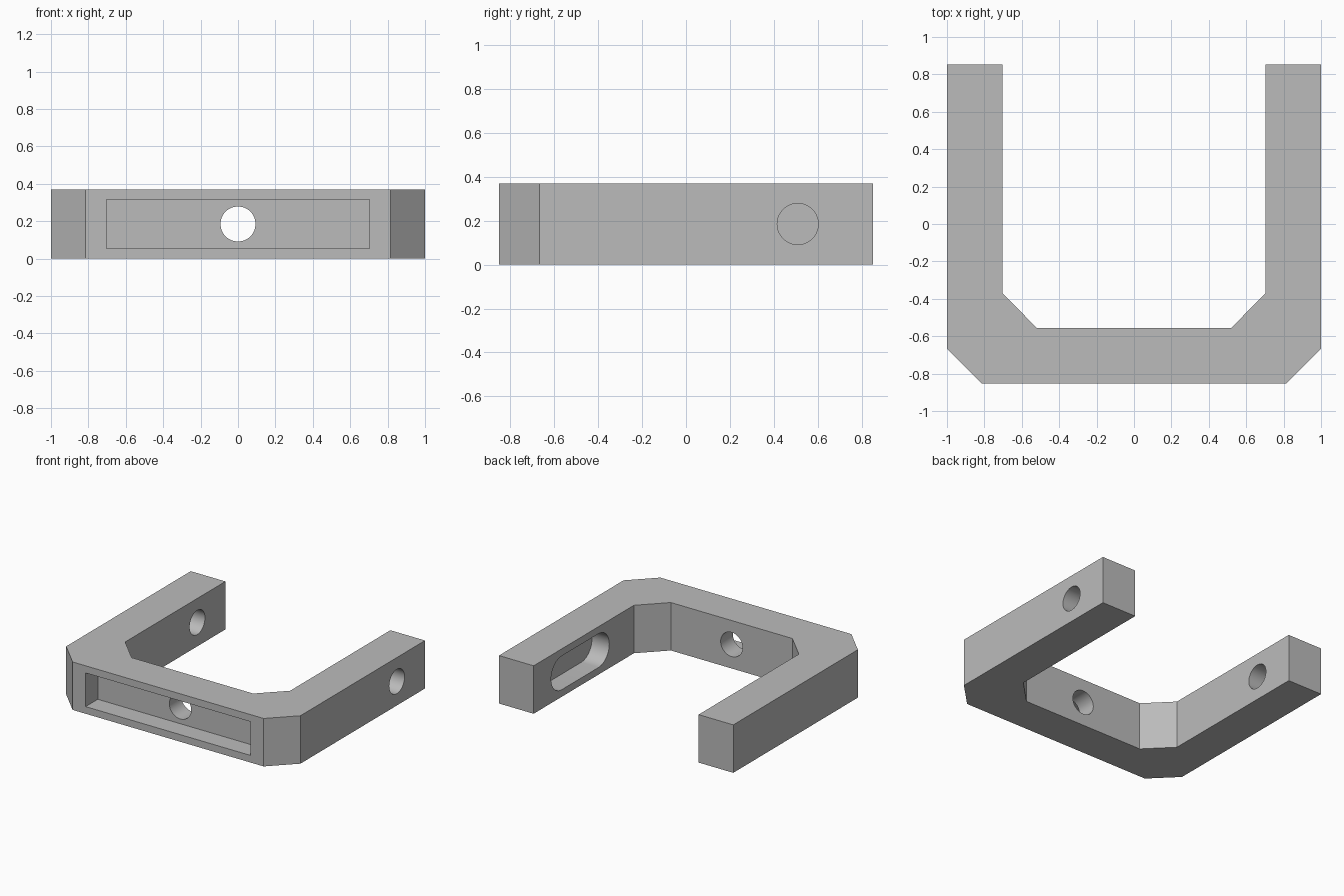
import bpy
import bmesh
import math

if "Cube" in bpy.data.objects:
    bpy.data.objects.remove(bpy.data.objects["Cube"])

H = 0.37          # bracket height
MID = H / 2       # height of every hole axis
R_HOLE = 0.0935   # round holes
R_SLOT = 0.13     # half height of slot and recess

grey = bpy.data.materials.new("plain grey")
grey.diffuse_color = (0.5, 0.5, 0.5, 1)
grey.use_nodes = True
grey.node_tree.nodes["Principled BSDF"].inputs["Base Color"].default_value = grey.diffuse_color


def prism(name, pts, to3d, depth):
    """Extrude a 2D outline by the vector depth."""
    bm = bmesh.new()
    face = bm.faces.new([bm.verts.new(to3d(*p)) for p in pts])
    ext = bmesh.ops.extrude_face_region(bm, geom=[face])
    moved = [g for g in ext["geom"] if isinstance(g, bmesh.types.BMVert)]
    bmesh.ops.translate(bm, verts=moved, vec=depth)
    bmesh.ops.recalc_face_normals(bm, faces=bm.faces)
    mesh = bpy.data.meshes.new(name)
    bm.to_mesh(mesh)
    bm.free()
    mesh.materials.append(grey)
    ob = bpy.data.objects.new(name, mesh)
    bpy.context.collection.objects.link(ob)
    return ob


def stadium(a, b, r, n=24):
    """Slot outline between centres a and b; a circle when a equals b."""
    pts = []
    for centre, start in ((b, -math.pi / 2), (a, math.pi / 2)):
        for i in range(n + (a != b)):
            t = start + math.pi * i / n
            pts.append((centre + r * math.cos(t), MID + r * math.sin(t)))
    return pts


# U-shaped body with chamfered corners
half = [(0.815, -0.852), (1, -0.667), (1, 0.852),
        (0.704, 0.852), (0.704, -0.37), (0.519, -0.556)]
outline = half + [(-x, y) for x, y in reversed(half)]
body = prism("bracket_body", outline, lambda x, y: (x, y, 0), (0, 0, H))

along_y = lambda x, z: (x, -0.9, z)
z0, z1 = MID - R_SLOT, MID + R_SLOT
rect = [(-0.704, z0), (0.704, z0), (0.704, z1), (-0.704, z1)]

cutters = [
    # rectangular front recess and the hole through its floor
    prism("front_recess_cutter", rect, along_y, (0, 0.196, 0)),
    prism("front_hole_cutter", stadium(0, 0, R_HOLE), along_y, (0, 0.5, 0)),
    # long slot on the inside of the right arm
    prism("slot_cutter", stadium(0.06, 0.509, R_SLOT),
          lambda y, z: (0.6, y, z), (0.252, 0, 0)),
    # hole from the right side into the slot
    prism("right_hole_cutter", stadium(0.509, 0.509, R_HOLE),
          lambda y, z: (0.8, y, z), (0.3, 0, 0)),
    # blind hole on the inside of the left arm
    prism("left_hole_cutter", stadium(0.509, 0.509, R_HOLE),
          lambda y, z: (-0.6, y, z), (-0.285, 0, 0)),
]

bpy.context.view_layer.objects.active = body
body.select_set(True)
for c in cutters:
    mod = body.modifiers.new(c.name, "BOOLEAN")
    mod.operation = "DIFFERENCE"
    mod.solver = "EXACT"
    mod.object = c
    bpy.ops.object.modifier_apply(modifier=mod.name)
    bpy.data.objects.remove(c)

# smooth hole walls, crisp edges elsewhere
bpy.ops.object.shade_smooth_by_angle(angle=math.radians(30))
